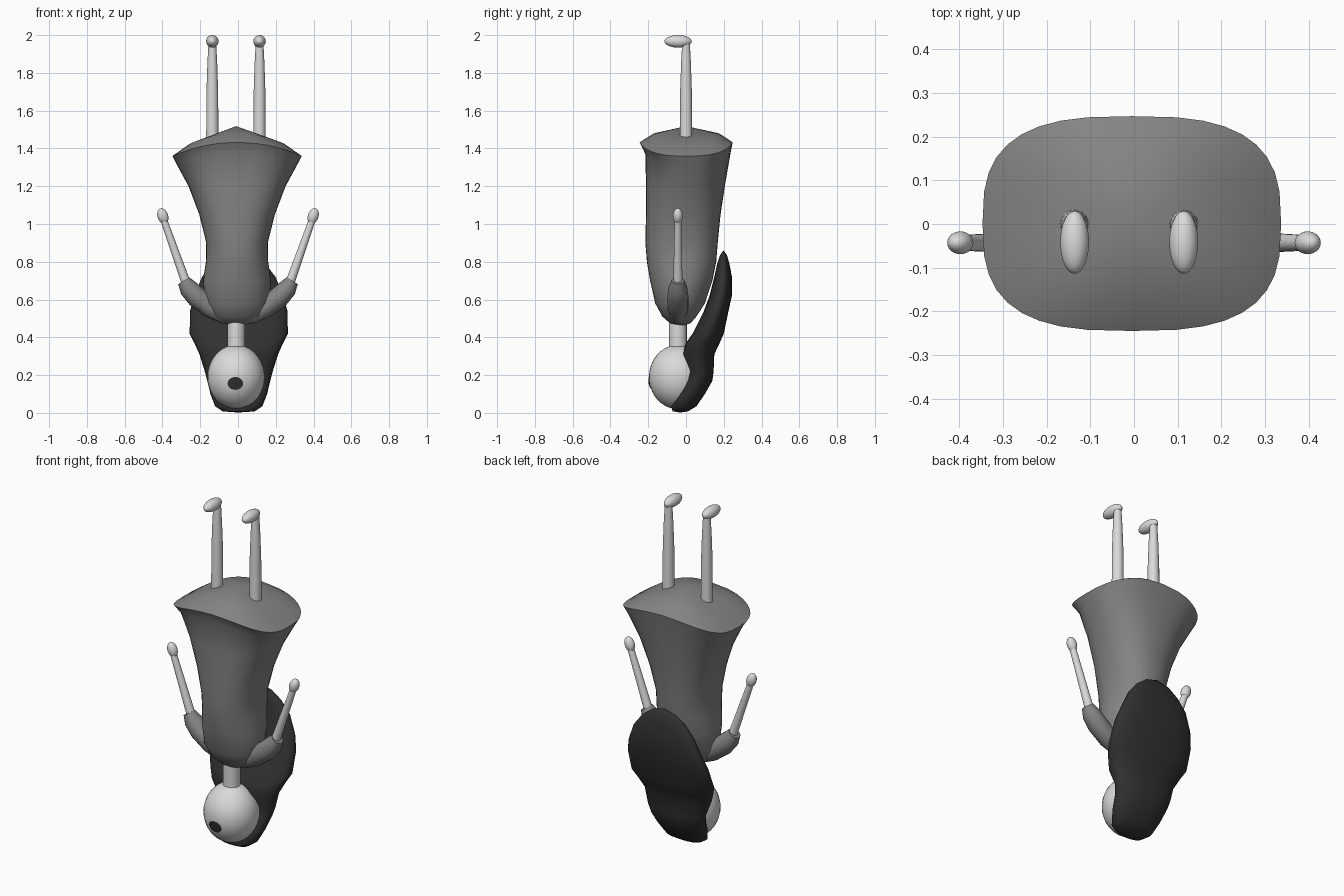
import bpy, bmesh, math
from mathutils import Vector

if "Cube" in bpy.data.objects:
    bpy.data.objects.remove(bpy.data.objects["Cube"])


def material(name, v):
    m = bpy.data.materials.new(name)
    m.diffuse_color = (v, v, v, 1)
    m.use_nodes = True
    m.node_tree.nodes["Principled BSDF"].inputs["Base Color"].default_value = m.diffuse_color
    return m


SKIN = material("pale grey skin", 0.70)
CLOTH = material("mid grey cloth", 0.23)
DARK = material("near black hair", 0.03)


def finish(bm, name, mat, angle=50):
    bmesh.ops.recalc_face_normals(bm, faces=bm.faces)
    me = bpy.data.meshes.new(name)
    bm.to_mesh(me)
    bm.free()
    me.materials.append(mat)
    ob = bpy.data.objects.new(name, me)
    bpy.context.collection.objects.link(ob)
    bpy.context.view_layer.objects.active = ob
    ob.select_set(True)
    bpy.ops.object.shade_smooth_by_angle(angle=math.radians(angle))
    ob.select_set(False)
    return ob


def loft(name, rings, start, end, mat, angle=50):
    """Skin a list of point rings and close both ends with a fan to a tip."""
    bm = bmesh.new()
    vs = [[bm.verts.new(p) for p in r] for r in rings]
    n = len(vs[0])
    for a, b in zip(vs, vs[1:]):
        for i in range(n):
            bm.faces.new((a[i], a[(i + 1) % n], b[(i + 1) % n], b[i]))
    for ring, tip in ((vs[0], start), (vs[-1], end)):
        t = bm.verts.new(tip)
        for i in range(n):
            bm.faces.new((ring[i], ring[(i + 1) % n], t))
    return finish(bm, name, mat, angle)


def ellipsoid(name, c, r, mat):
    bm = bmesh.new()
    bmesh.ops.create_uvsphere(bm, u_segments=32, v_segments=20, radius=1)
    for v in bm.verts:
        v.co = Vector([c[i] + v.co[i] * r[i] for i in range(3)])
    return finish(bm, name, mat)


def oval(cx, y0, y1, rx, z, power=2.0, lift=0.0, n=36):
    """Horizontal superellipse ring from y0 to y1; lift raises front and back."""
    pts = []
    for i in range(n):
        a = 2 * math.pi * i / n
        c, s = math.cos(a), math.sin(a)
        x = math.copysign(abs(c) ** (2 / power), c)
        y = math.copysign(abs(s) ** (2 / power), s)
        pts.append((cx + rx * x, (y0 + y1) / 2 + (y1 - y0) / 2 * y, z + lift * (1 - x * x)))
    return pts


def tube(name, path, mat, n=20, angle=50):
    """Tube in a vertical x-z plane; path = (x, y, z, radius)."""
    ps = [Vector(p[:3]) for p in path]
    rings = []
    for i, p in enumerate(ps):
        d = (ps[min(i + 1, len(ps) - 1)] - ps[max(i - 1, 0)]).normalized()
        u = Vector((0, 1, 0))
        w = d.cross(u)
        rings.append([p + path[i][3] * (math.cos(t) * u + math.sin(t) * w)
                      for t in (2 * math.pi * k / n for k in range(n))])
    return loft(name, rings, ps[0], ps[-1], mat, angle)


# dress, hem upward: z, y front, y back, half width, power, lift
dress = [(0.475, -0.085, 0.025, 0.08, 2, 0), (0.51, -0.125, 0.055, 0.135, 2, 0),
         (0.58, -0.163, 0.10, 0.17, 2, 0), (0.70, -0.19, 0.14, 0.18, 2, 0),
         (0.80, -0.207, 0.16, 0.165, 2.1, 0), (0.90, -0.215, 0.168, 0.163, 2.2, 0),
         (1.05, -0.212, 0.183, 0.20, 2.3, 0), (1.20, -0.212, 0.207, 0.257, 2.4, 0.01),
         (1.32, -0.215, 0.235, 0.322, 2.6, 0.05), (1.36, -0.245, 0.247, 0.342, 2.9, 0.073),
         (1.425, -0.17, 0.175, 0.25, 2.5, 0.055)]
loft("dress", [oval(-0.005, a, b, w, z, p, l) for z, a, b, w, p, l in dress],
     (-0.01, -0.03, 0.455), (-0.01, 0, 1.518), CLOTH)

# long hair hanging behind head and back: z, y front, y back, half width
hair = [(0.008, -0.07, 0.01, 0.085), (0.035, -0.08, 0.055, 0.125), (0.10, -0.05, 0.10, 0.15),
        (0.17, -0.01, 0.14, 0.167), (0.22, 0.01, 0.146, 0.18), (0.31, -0.02, 0.15, 0.208),
        (0.37, 0.0, 0.178, 0.235), (0.42, 0.035, 0.20, 0.26), (0.54, 0.095, 0.225, 0.258),
        (0.62, 0.125, 0.243, 0.235), (0.72, 0.15, 0.243, 0.195), (0.79, 0.165, 0.23, 0.14),
        (0.835, 0.18, 0.217, 0.08)]
loft("hair", [oval(0.004, a, b, w, z, 2.3) for z, a, b, w in hair],
     (0, -0.03, 0.002), (0.004, 0.198, 0.86), DARK)

# head and neck
HC, HR = Vector((-0.01, -0.043, 0.19)), Vector((0.152, 0.153, 0.17))
ellipsoid("head", HC, HR, SKIN)
tube("neck", [(-0.01, -0.043, 0.30, 0.047), (-0.01, -0.043, 0.50, 0.047)], SKIN)

# mouth: thin oval plate following the face
bm = bmesh.new()
verts = []
for k in range(24):
    t = 2 * math.pi * k / 24
    x, z = -0.014 + 0.041 * math.cos(t), 0.156 + 0.034 * math.sin(t)
    q = 1 - ((x - HC.x) / HR.x) ** 2 - ((z - HC.z) / HR.z) ** 2
    verts.append(bm.verts.new((x, HC.y - HR.y * math.sqrt(q) - 0.004, z)))
mid = bm.verts.new((-0.014, HC.y - HR.y - 0.002, 0.156))
for k in range(24):
    bm.faces.new((verts[k], verts[(k + 1) % 24], mid))
finish(bm, "mouth", DARK)

# limbs, left and right
for side, s in (("left", -1), ("right", 1)):
    lx = -0.011 + s * 0.125
    tube(side + "_leg", [(lx, 0, 1.42, 0.034), (lx, 0, 1.5, 0.032), (lx, 0, 1.7, 0.031),
                         (lx, 0, 1.85, 0.026), (lx, 0, 1.965, 0.02)], SKIN)
    ellipsoid(side + "_foot", (lx, -0.042, 1.967), (0.033, 0.072, 0.033), SKIN)
    y = -0.043
    tube(side + "_sleeve", [(s * 0.06, y, 0.50, 0.035), (s * 0.14, y, 0.555, 0.055),
                            (s * 0.22, y, 0.615, 0.056), (s * 0.262, y, 0.66, 0.05),
                            (s * 0.288, y, 0.70, 0.034)], CLOTH)
    tube(side + "_arm", [(s * 0.265, y, 0.66, 0.025), (s * 0.392, y, 1.02, 0.018)], SKIN)
    hand = ellipsoid(side + "_hand", (0, 0, 0), (0.028, 0.026, 0.043), SKIN)
    hand.location = (s * 0.398, y, 1.042)
    hand.rotation_euler = (0, s * 0.33, 0)
